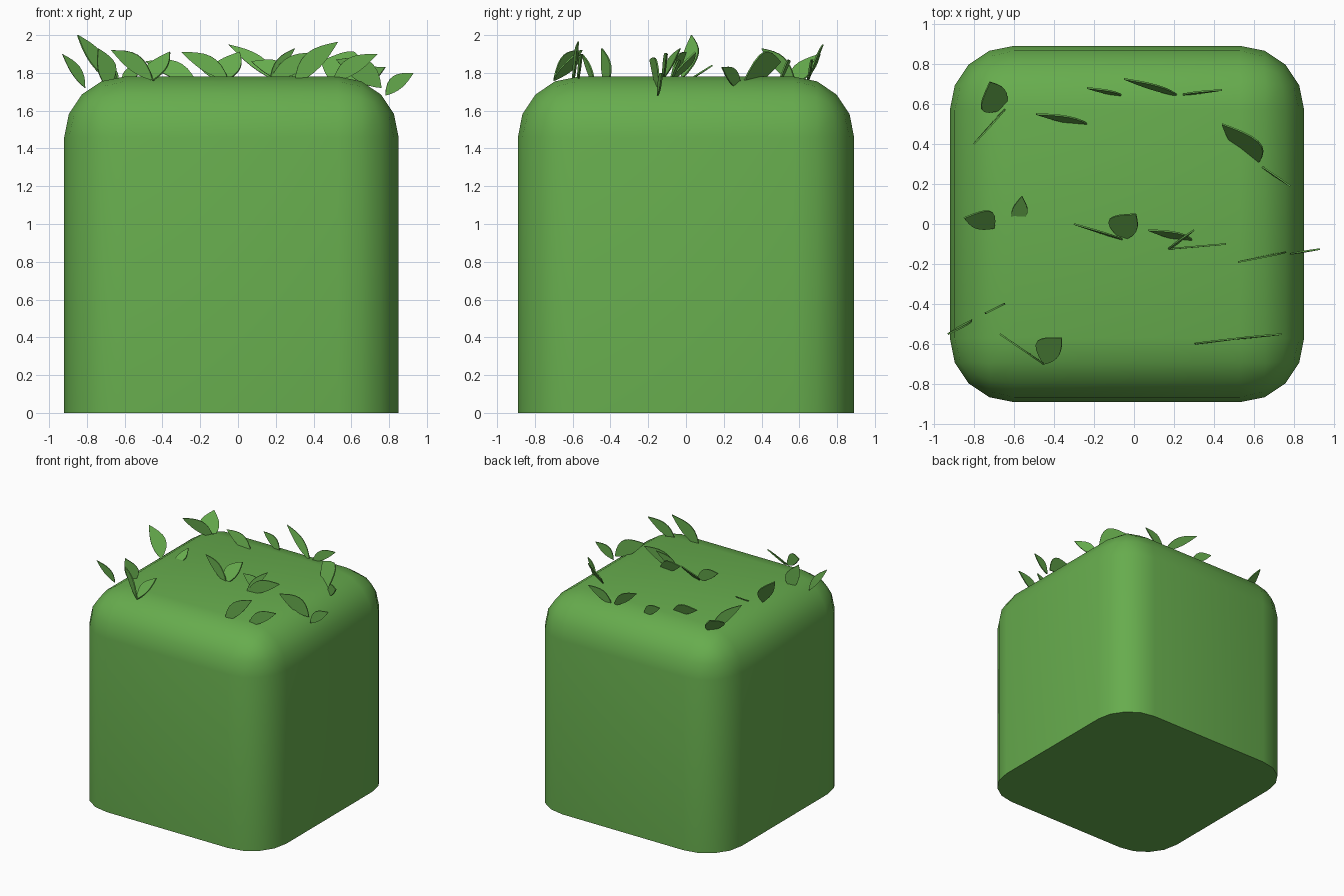
import bpy, bmesh, math
from mathutils import Vector

if "Cube" in bpy.data.objects:
    bpy.data.objects.remove(bpy.data.objects["Cube"])

green = bpy.data.materials.new("leaf_green")
green.diffuse_color = (0.135, 0.415, 0.075, 1)
green.use_nodes = True
green.node_tree.nodes["Principled BSDF"].inputs["Base Color"].default_value = green.diffuse_color


def add_object(name, bm):
    bmesh.ops.recalc_face_normals(bm, faces=bm.faces)
    mesh = bpy.data.meshes.new(name)
    bm.to_mesh(mesh)
    bm.free()
    mesh.materials.append(green)
    obj = bpy.data.objects.new(name, mesh)
    bpy.context.collection.objects.link(obj)
    return obj


# Hedge body: box with rounded upright and top edges, flat base
bm = bmesh.new()
bmesh.ops.create_cube(bm, size=1)
for v in bm.verts:
    v.co = Vector((v.co.x * 1.77 - 0.035, v.co.y * 1.78, (v.co.z + 0.5) * 1.78))
edges = [e for e in bm.edges if max(v.co.z for v in e.verts) > 1]
bmesh.ops.bevel(bm, geom=edges, offset=0.32, segments=4, profile=0.5,
                affect='EDGES')
body = add_object("hedge_body", bm)
bpy.context.view_layer.objects.active = body
body.select_set(True)
bpy.ops.object.shade_smooth_by_angle(angle=math.radians(40))
body.select_set(False)


def leaf(name, foot, tip, side, thick=0.008, steps=8):
    """Thin pointed blade; side is a point on its wide upper edge."""
    foot, tip, side = Vector(foot), Vector(tip), Vector(side)
    axis = tip - foot
    width = side - foot - axis * ((side - foot).dot(axis) / axis.length_squared)
    normal = axis.cross(width).normalized() * thick / 2
    upper, lower = [], []
    for i in range(1, steps):
        t = i / steps
        bulge = width * math.sin(math.pi * t ** 0.9)
        upper.append(foot + axis * t + bulge)
        lower.append(foot + axis * t - bulge * 0.4)
    outline = [foot] + upper + [tip] + lower[::-1]
    bm = bmesh.new()
    front = [bm.verts.new(p + normal) for p in outline]
    back = [bm.verts.new(p - normal) for p in outline]
    bm.faces.new(front)
    bm.faces.new(back[::-1])
    n = len(outline)
    for i in range(n):
        j = (i + 1) % n
        bm.faces.new((front[i], back[i], back[j], front[j]))
    add_object(name, bm)


# Leaves: foot, tip, point on the wide edge
front_leaves = [
    ((-.81, -.48, 1.72), (-.93, -.55, 1.90), (-.83, -.50, 1.82)),
    ((-.69, -.42, 1.72), (-.74, -.445, 1.93), (-.65, -.40, 1.85)),
    ((-.45, -.70, 1.76), (-.67, -.55, 1.92), (-.51, -.66, 1.88)),
    ((-.45, -.70, 1.76), (-.36, -.57, 1.91), (-.48, -.58, 1.84)),
    ((.30, -.60, 1.74), (.53, -.57, 1.965), (.36, -.59, 1.90)),
    ((.50, -.575, 1.75), (.74, -.55, 1.90), (.62, -.56, 1.90)),
]
middle_leaves = [
    ((-.70, -.02, 1.77), (-.85, .03, 2.00), (-.72, .065, 1.90)),
    ((-.61, .00, 1.75), (-.56, .14, 1.84), (-.52, .09, 1.81)),
    ((-.05, -.08, 1.76), (-.30, .00, 1.91), (-.13, -.05, 1.88)),
    ((-.06, -.08, 1.76), (.01, .05, 1.91), (-.12, .03, 1.85)),
    ((.30, -.09, 1.75), (.07, -.03, 1.86), (.24, -.05, 1.85)),
    ((.17, -.125, 1.76), (.46, -.10, 1.90), (.28, -.115, 1.89)),
    ((.17, -.13, 1.76), (.30, -.03, 1.93), (.20, -.10, 1.86)),
    ((.76, -.14, 1.72), (.52, -.19, 1.87), (.70, -.155, 1.86)),
    ((.78, -.15, 1.68), (.93, -.125, 1.80), (.83, -.14, 1.79)),
]
back_leaves = [
    ((-.64, .58, 1.74), (-.80, .40, 1.93), (-.69, .52, 1.88)),
    ((-.64, .58, 1.74), (-.72, .71, 1.90), (-.76, .57, 1.83)),
    ((-.22, .49, 1.75), (-.49, .55, 1.86), (-.30, .53, 1.85)),
    ((-.06, .64, 1.75), (-.235, .68, 1.86), (-.12, .665, 1.85)),
    ((.22, .64, 1.75), (-.05, .725, 1.95), (.09, .70, 1.91)),
    ((.24, .645, 1.75), (.44, .67, 1.87), (.32, .66, 1.86)),
    ((.62, .30, 1.74), (.44, .50, 1.86), (.65, .38, 1.89)),
    ((.63, .29, 1.71), (.78, .19, 1.83), (.68, .26, 1.82)),
]
for row, leaves in (("front", front_leaves), ("middle", middle_leaves),
                    ("back", back_leaves)):
    for i, (foot, tip, side) in enumerate(leaves, 1):
        leaf(f"{row}_leaf_{i}", foot, tip, side)
